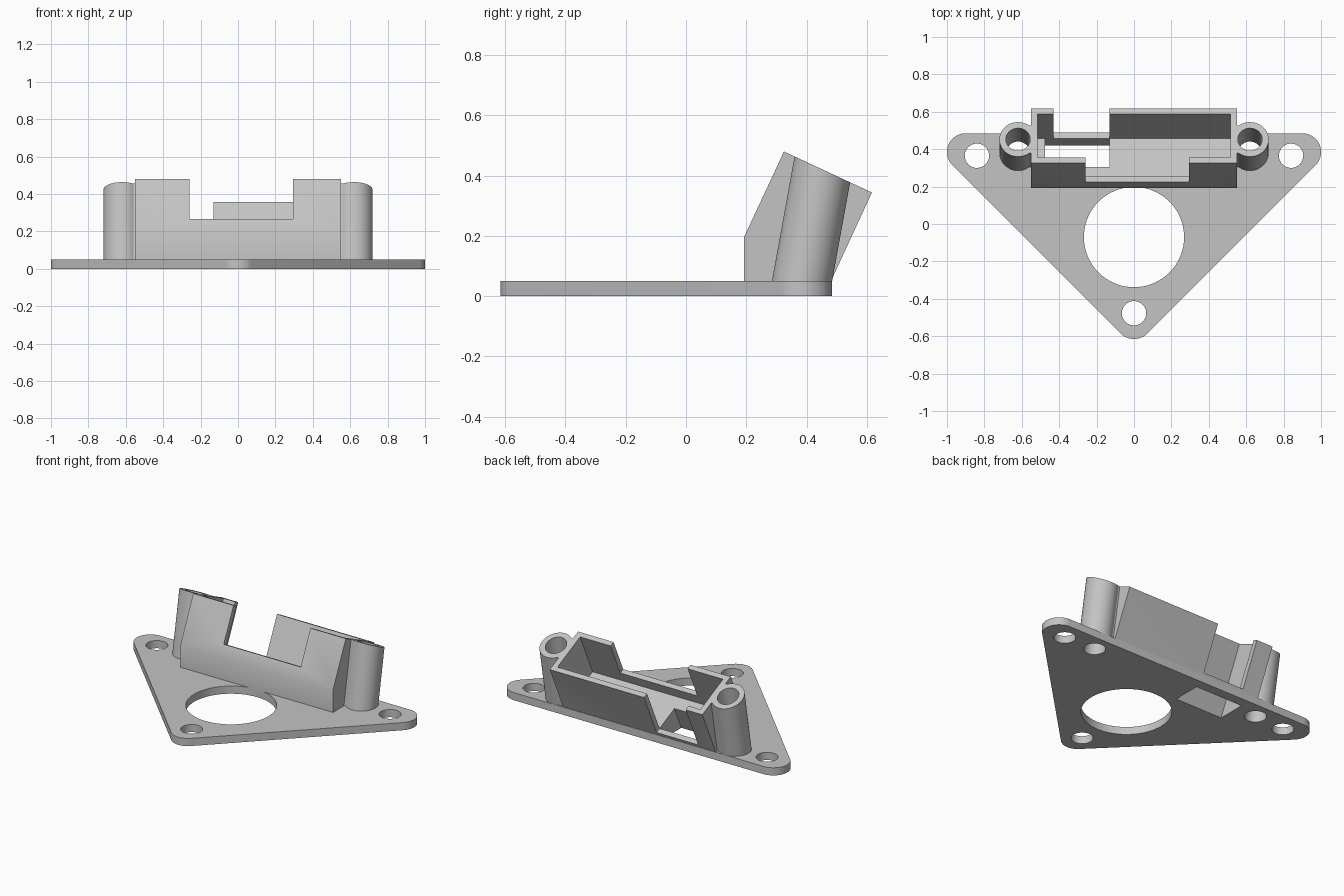
import bpy, bmesh, math
from mathutils import Vector

if "Cube" in bpy.data.objects:
    bpy.data.objects.remove(bpy.data.objects["Cube"], do_unlink=True)

grey = bpy.data.materials.new("plain_grey")
grey.use_nodes = True
GREY = (0.55, 0.55, 0.55, 1)
grey.diffuse_color = GREY
grey.node_tree.nodes["Principled BSDF"].inputs["Base Color"].default_value = GREY

# Tilted frame of the housing: origin on its front top edge
TILT = math.radians(25)
ORIGIN = Vector((0, 0.325, 0.48))
ACROSS = Vector((0, math.cos(TILT), -math.sin(TILT)))
DOWN = Vector((0, -math.sin(TILT), -math.cos(TILT)))
LEAN = math.tan(math.radians(10.3))
WIDTH, WALL, FLOOR = 0.322, 0.033, 0.305


def loft(name, low, high):
    """Solid between two matching outlines."""
    bm = bmesh.new()
    a = [bm.verts.new(p) for p in low]
    b = [bm.verts.new(p) for p in high]
    bm.faces.new(a)
    bm.faces.new(b)
    for i in range(len(a)):
        j = (i + 1) % len(a)
        bm.faces.new((a[i], a[j], b[j], b[i]))
    bmesh.ops.recalc_face_normals(bm, faces=bm.faces)
    mesh = bpy.data.meshes.new(name)
    bm.to_mesh(mesh)
    bm.free()
    mesh.materials.append(grey)
    obj = bpy.data.objects.new(name, mesh)
    bpy.context.collection.objects.link(obj)
    return obj


def arc(x, y, r, start, end, n):
    angles = [math.radians(start + (end - start) * i / n) for i in range(n + 1)]
    return [(x + r * math.cos(t), y + r * math.sin(t)) for t in angles]


def upright(name, outline, z0, z1):
    return loft(name, [(x, y, z0) for x, y in outline], [(x, y, z1) for x, y in outline])


def circle(x, y, r, n=64):
    return arc(x, y, r, 0, 360, n)[:-1]


def tilted_box(name, x0, x1, a0, a1, d0, d1):
    """Box in the tilted frame: a runs backwards, d runs down."""
    ring = [ORIGIN + ACROSS * a + DOWN * d for a, d in ((a0, d0), (a1, d0), (a1, d1), (a0, d1))]
    return loft(name, [(x0, p.y, p.z) for p in ring], [(x1, p.y, p.z) for p in ring])


def leaning(name, outline, z0, lift):
    """Leaning column, cut off level with the tilted top of the housing."""
    low, high = [], []
    slope = math.tan(TILT)
    for x, y in outline:
        base = y - LEAN * 0.05
        z = (ORIGIN.z + lift - slope * (base - ORIGIN.y)) / (1 + slope * LEAN)
        low.append((x, base + LEAN * z0, z0))
        high.append((x, base + LEAN * z, z))
    return loft(name, low, high)


def cut(obj, cutters):
    """Subtract the cutters and bake the result."""
    for c in cutters:
        c.hide_render = True
        mod = obj.modifiers.new("cut", "BOOLEAN")
        mod.operation, mod.solver, mod.object = "DIFFERENCE", "EXACT", c
    graph = bpy.context.evaluated_depsgraph_get()
    mesh = bpy.data.meshes.new_from_object(obj.evaluated_get(graph))
    obj.modifiers.clear()
    obj.data = mesh
    for c in cutters:
        bpy.data.objects.remove(c, do_unlink=True)


def floor_slot():
    return tilted_box("slot_cutter", -0.475, -0.13, 0.12, WIDTH - WALL, 0.2, 0.7)


def bore(side):
    return leaning("bore_cutter", circle(side * 0.62, 0.385, 0.065), -0.1, 0.1)


# Triangular plate with rounded corners
outline = (arc(0.9, 0.385, 0.1, -45, 90, 18) + arc(-0.9, 0.385, 0.1, 90, 225, 18)
           + arc(0, -0.515, 0.1, 225, 315, 12))
plate = upright("mounting_plate", outline, 0, 0.05)
holes = [(0, -0.07, 0.268), (0, -0.477, 0.065), (0.84, 0.365, 0.065), (-0.84, 0.365, 0.065)]
cut(plate, [upright("hole_cutter", circle(*h), -0.1, 0.15) for h in holes]
    + [floor_slot(), bore(1), bore(-1)])

# Tilted open housing with front and back notches
back = ORIGIN + ACROSS * WIDTH
profile = [(0.192, 0.03), (0.192, 0.195), (ORIGIN.y, ORIGIN.z), (back.y, back.z),
           (0.482, 0.052), (0.475, 0.03)]
housing = loft("housing", [(-0.55, y, z) for y, z in profile], [(0.55, y, z) for y, z in profile])
cut(housing, [
    tilted_box("cavity_cutter", -0.515, 0.515, WALL, WIDTH - WALL, -0.1, FLOOR),
    tilted_box("front_notch_cutter", -0.26, 0.295, -0.15, 0.15, -0.1, 0.237),
    tilted_box("back_notch_cutter", -0.43, -0.13, 0.2, 0.5, -0.1, FLOOR),
    floor_slot()])

# Leaning screw bosses joined to the housing ends by short necks
parts = [plate, housing]
for side, label in ((1, "left"), (-1, "right")):
    shape = arc(0, 0, 0.1, -127, 127, 44) + [(-0.08, 0.08), (-0.08, -0.08)]
    boss = leaning(label + "_screw_boss", [(side * (0.62 + x), 0.385 + y) for x, y in shape], 0.03, 0)
    cut(boss, [bore(side)])
    parts.append(boss)

# Smooth the round walls, keep the edges sharp
bpy.ops.object.select_all(action="DESELECT")
for p in parts:
    p.select_set(True)
bpy.context.view_layer.objects.active = plate
bpy.ops.object.shade_smooth_by_angle(angle=math.radians(30))
